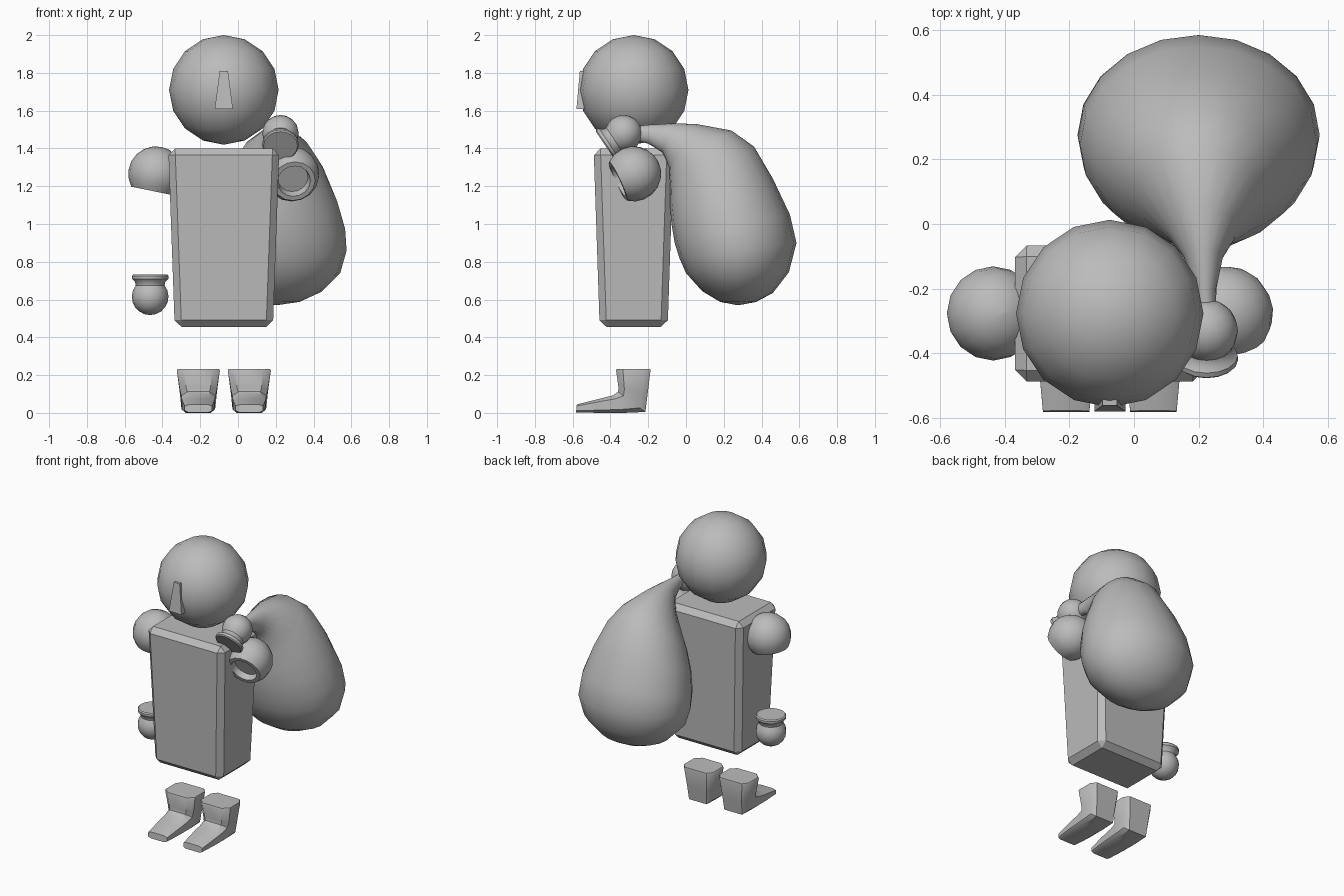
import bpy, bmesh, math
from mathutils import Vector, Matrix

if "Cube" in bpy.data.objects:
    bpy.data.objects.remove(bpy.data.objects["Cube"])

grey = bpy.data.materials.new("plain_grey")
grey.use_nodes = True
COLOUR = (0.5, 0.5, 0.5, 1)
grey.diffuse_color = COLOUR
grey.node_tree.nodes["Principled BSDF"].inputs["Base Color"].default_value = COLOUR
CX, CY = -0.075, -0.277   # figure axis


def finish(name, bm, smooth=35):
    bmesh.ops.recalc_face_normals(bm, faces=bm.faces)
    mesh = bpy.data.meshes.new(name)
    bm.to_mesh(mesh)
    bm.free()
    mesh.materials.append(grey)
    ob = bpy.data.objects.new(name, mesh)
    bpy.context.collection.objects.link(ob)
    if smooth:
        bpy.ops.object.select_all(action="DESELECT")
        ob.select_set(True)
        bpy.context.view_layer.objects.active = ob
        bpy.ops.object.shade_smooth_by_angle(angle=math.radians(smooth))
    return ob


def loft(name, rings, smooth=35):
    """Skin a list of point rings and cap both ends."""
    bm = bmesh.new()
    rows = [[bm.verts.new(p) for p in ring] for ring in rings]
    n = len(rows[0])
    for a, b in zip(rows, rows[1:]):
        for i in range(n):
            j = (i + 1) % n
            bm.faces.new((a[i], a[j], b[j], b[i]))
    bm.faces.new(rows[0])
    bm.faces.new(rows[-1])
    return finish(name, bm, smooth)


def lathe(name, profile, centre, axis, n=16):
    """Spin (radius, height) pairs about an axis through centre."""
    turn = Vector(axis).to_track_quat("Z", "Y").to_matrix()
    rings = []
    for r, h in profile:
        rings.append([Vector(centre) + turn @ Vector((
            r * math.cos(math.tau * i / n), r * math.sin(math.tau * i / n), h))
            for i in range(n)])
    return loft(name, rings)


def ball_arc(radius, end_height, steps):
    """Profile from the lower pole of a ball up to a given height."""
    stop = math.acos(-end_height / radius)
    return [(radius * math.sin(max(0.02, stop * i / steps)),
             -radius * math.cos(stop * i / steps)) for i in range(steps + 1)]


def tapered_box(name, low, high, z0, z1, bevel):
    """Box between two rectangles given as (x0, x1, y0, y1)."""
    bm = bmesh.new()
    rows = [[bm.verts.new((x, y, z)) for x, y in
             ((r[0], r[2]), (r[1], r[2]), (r[1], r[3]), (r[0], r[3]))]
            for r, z in ((low, z0), (high, z1))]
    for i in range(4):
        j = (i + 1) % 4
        bm.faces.new((rows[0][i], rows[0][j], rows[1][j], rows[1][i]))
    bm.faces.new(rows[0])
    bm.faces.new(rows[1])
    if bevel:
        bmesh.ops.bevel(bm, geom=bm.edges[:], offset=bevel, segments=1,
                        affect="EDGES", profile=0.5)
    return finish(name, bm, 0)


# Head and nose
bm = bmesh.new()
bmesh.ops.create_uvsphere(bm, u_segments=16, v_segments=8, radius=0.29,
                          matrix=Matrix.Translation((CX, CY, 1.71)))
finish("head", bm, 60)
tapered_box("nose", (CX - 0.048, CX + 0.048, -0.58, -0.5),
            (CX - 0.022, CX + 0.022, -0.562, -0.5), 1.61, 1.81, 0)

# Torso
tapered_box("torso", (CX - 0.26, CX + 0.26, CY - 0.18, CY + 0.18),
            (CX - 0.294, CX + 0.294, CY - 0.212, CY + 0.212), 0.455, 1.4, 0.036)

# Sleeves: balls cut open, with a rim and a shallow recess
sleeve = ball_arc(0.146, 0.092, 7) + [(0.088, 0.092), (0.08, 0.05), (0.002, 0.05)]
lathe("right_sleeve", sleeve, (-0.435, CY, 1.265), (-0.2, 0, -0.98))
lathe("left_sleeve", sleeve, (0.285, CY, 1.265), (0.12, -0.9, -0.42))

# Mittens with flared cuffs
mitten = ball_arc(0.097, 0.06, 7) + [(0.08, 0.078), (0.096, 0.094), (0.097, 0.11),
                                     (0.09, 0.117), (0.002, 0.117)]
lathe("right_mitten", mitten, (-0.465, -0.265, 0.615), (0, 0, 1))
lathe("left_mitten", mitten, (0.225, -0.33, 1.48), (0, -0.83, -0.56))

# Boots: sections as (back/bottom y, z, front/top y, z, half width)
boot = [(-0.582, 0.003, -0.578, 0.045, 0.072),
        (-0.46, 0.0, -0.46, 0.074, 0.083),
        (-0.33, 0.0, -0.385, 0.093, 0.088),
        (-0.215, 0.005, -0.36, 0.112, 0.09),
        (-0.203, 0.1, -0.357, 0.13, 0.098),
        (-0.188, 0.225, -0.37, 0.225, 0.114),
        (-0.19, 0.232, -0.367, 0.232, 0.11)]
octagon = [(1, -0.6), (1, 0.6), (0.65, 1), (-0.65, 1),
           (-1, 0.6), (-1, -0.6), (-0.75, -1), (0.75, -1)]
for name, x in (("right_boot", CX - 0.135), ("left_boot", CX + 0.135)):
    rings = []
    for y0, z0, y1, z1, w in boot:
        rings.append([(x + u * w, y0 + (y1 - y0) * (v + 1) / 2,
                       z0 + (z1 - z0) * (v + 1) / 2) for u, v in octagon])
    loft(name, rings, 40)

# Sack: sections as (top y, z, underside y, z, half width)
sack = [(-0.3, 1.515, -0.3, 1.45, 0.028),
        (-0.2, 1.525, -0.2, 1.425, 0.035),
        (-0.08, 1.532, -0.125, 1.38, 0.06),
        (0.05, 1.53, -0.088, 1.3, 0.11),
        (0.24, 1.495, -0.085, 1.2, 0.195),
        (0.36, 1.41, -0.085, 1.1, 0.262),
        (0.46, 1.24, -0.077, 1.0, 0.325),
        (0.55, 1.05, -0.06, 0.9, 0.367),
        (0.585, 0.9, -0.035, 0.82, 0.375),
        (0.545, 0.745, 0.0, 0.74, 0.342),
        (0.46, 0.635, 0.085, 0.645, 0.24),
        (0.37, 0.587, 0.18, 0.588, 0.125),
        (0.278, 0.57, 0.272, 0.57, 0.004)]
rings = []
for k, (y0, z0, y1, z1, w) in enumerate(sack):
    top, under = Vector((0.2, y0, z0)), Vector((0.2, y1, z1))
    mid, half = (top + under) / 2, (top - under) / 2
    mid.x += 0.025 * max(0, 1 - k / 5)
    rings.append([mid + half * math.cos(a) + Vector((w * math.sin(a), 0, 0))
                  for a in (math.tau * i / 20 for i in range(20))])
loft("sack", rings, 60)
